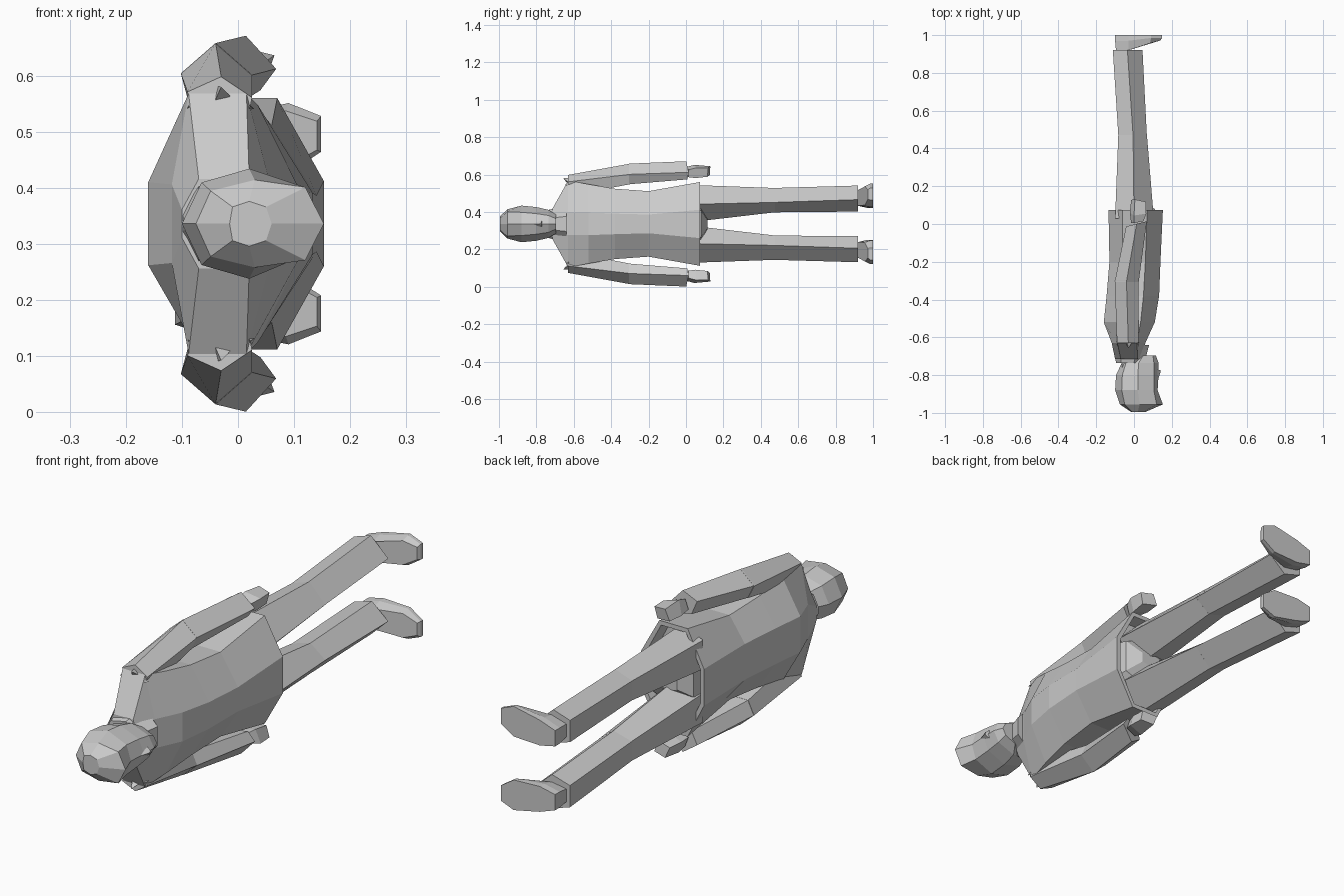
import bpy, bmesh
from mathutils import Vector

MID = 0.336  # height of the symmetry plane; the figure lies along y

grey = bpy.data.materials.new("plain_grey")
grey.diffuse_color = (0.6, 0.6, 0.6, 1)


def loft(name, rings, side=1):
    """Skin closed rings of (x, y, w), w being the distance from the symmetry plane."""
    bm = bmesh.new()
    loops = [[bm.verts.new((x, y, MID + side * w)) for x, y, w in r] for r in rings]
    n = len(loops[0])
    for a, b in zip(loops, loops[1:]):
        for i in range(n):
            j = (i + 1) % n
            bm.faces.new((a[i], a[j], b[j], b[i]))
    bm.faces.new(loops[0])
    bm.faces.new(loops[-1])
    bmesh.ops.recalc_face_normals(bm, faces=bm.faces[:])
    me = bpy.data.meshes.new(name)
    bm.to_mesh(me)
    bm.free()
    me.materials.append(grey)
    ob = bpy.data.objects.new(name, me)
    bpy.context.collection.objects.link(ob)
    return ob


def ring(y, half):
    """Full symmetric ring from the half outline."""
    return [(x, y, w) for x, w in half] + [(x, y, -w) for x, w in reversed(half) if w > 0]


def pair(name, rings):
    loft("left_" + name, rings, 1)
    loft("right_" + name, rings, -1)


def spike(name, base, tip, r, side=1):
    """Small three-sided stud."""
    b, t = Vector(base), Vector(tip)
    d = (t - b).normalized()
    u = d.orthogonal().normalized()
    v = d.cross(u)
    tri = [b + u * r, b - u * r * 0.5 + v * r, b - u * r * 0.5 - v * r]
    loft(name, [tri, [t + (p - b) * 0.05 for p in tri]], side)


# Jacket: y, front x, front w, side front x, side w, side back x, back x, back w
jacket = [
    (-0.715, 0.035, 0.03, 0.02, 0.08, -0.07, -0.10, 0.025),
    (-0.63, 0.06, 0.06, 0.015, 0.232, -0.088, -0.118, 0.07),
    (-0.52, 0.11, 0.06, 0.035, 0.212, -0.08, -0.16, 0.074),
    (-0.38, 0.133, 0.055, 0.05, 0.188, -0.07, -0.145, 0.074),
    (-0.20, 0.14, 0.05, 0.06, 0.175, -0.06, -0.13, 0.074),
    (0.075, 0.153, 0.076, 0.07, 0.224, -0.06, -0.135, 0.076),
]
rings = [ring(y, [(f, fw), (sf, sw), (sb, sw), (b, bw)])
         for y, f, fw, sf, sw, sb, b, bw in jacket]
hem = rings[-1]
rings.append([(x * 0.88, y, w * 0.92) for x, y, w in hem])
rings.append([(x * 0.82, 0.02, w * 0.88) for x, y, w in hem])  # recessed underside
loft("jacket", rings)

# Hips between the legs
loft("hips", [
    ring(0.0, [(0.12, 0.08), (0.03, 0.17), (-0.10, 0.08)]),
    ring(0.08, [(0.11, 0.07), (0.02, 0.10), (-0.09, 0.05)]),
    ring(0.115, [(0.05, 0.02), (0.0, 0.03), (-0.04, 0.02)]),
])

# Collar and neck
loft("collar", [
    ring(-0.735, [(0.055, 0.03), (0.0, 0.075), (-0.07, 0.06), (-0.095, 0.01)]),
    ring(-0.64, [(0.08, 0.04), (0.02, 0.10), (-0.07, 0.09), (-0.11, 0.03)]),
])
loft("neck", [
    ring(-0.79, [(0.05, 0.02), (0.01, 0.05), (-0.06, 0.03)]),
    ring(-0.66, [(0.06, 0.025), (0.01, 0.055), (-0.07, 0.03)]),
])

# Head: y, front x, brow x, brow w, middle x, middle w, back x
head = [
    (-0.995, 0.06, 0.05, 0.03, 0.02, 0.04, -0.015),
    (-0.955, 0.153, 0.12, 0.065, 0.03, 0.078, -0.075),
    (-0.88, 0.125, 0.105, 0.062, 0.02, 0.098, -0.100),
    (-0.80, 0.130, 0.105, 0.055, 0.02, 0.090, -0.095),
    (-0.735, 0.130, 0.105, 0.045, 0.025, 0.075, -0.065),
    (-0.695, 0.115, 0.10, 0.028, 0.05, 0.05, 0.01),
]
loft("head", [ring(y, [(f, 0), (bx, bw), (mx, mw), (b * 0.65, mw * 0.75), (b, 0)])
              for y, f, bx, bw, mx, mw, b in head])
loft("nose", [
    [(0.125, -0.83, 0), (0.125, -0.77, 0.018), (0.125, -0.77, -0.018)],
    [(0.140, -0.785, 0), (0.142, -0.775, 0.006), (0.142, -0.775, -0.006)],
])


# Arms: sleeves with five sides (top, front, lower front, lower back, back)
def sleeve(y, pts):
    return [(x, y, w) for x, w in pts]


shoulder = sleeve(-0.63, [(-0.03, 0.262), (0.025, 0.225), (0.01, 0.15), (-0.07, 0.15), (-0.09, 0.235)])
elbow = sleeve(-0.30, [(-0.04, 0.322), (0.025, 0.265), (0.0, 0.212), (-0.075, 0.212), (-0.102, 0.268)])
wrist = sleeve(0.0, [(0.014, 0.335), (0.068, 0.276), (0.04, 0.238), (-0.02, 0.242), (-0.042, 0.298)])
wrist = [(x, y + (x - 0.01) * 0.25, w) for x, y, w in wrist]
pair("upper_arm", [shoulder, elbow])
pair("forearm", [[(x, y - 0.006, w) for x, y, w in elbow], wrist])

# Fists
pair("hand", [
    [(-0.015, 0.005, 0.265), (0.035, 0.012, 0.25), (0.05, 0.015, 0.29), (0.0, 0.005, 0.305)],
    [(-0.022, 0.06, 0.262), (0.045, 0.05, 0.245), (0.065, 0.055, 0.30), (0.0, 0.045, 0.316)],
    [(-0.015, 0.128, 0.262), (0.05, 0.115, 0.252), (0.062, 0.118, 0.30), (0.005, 0.13, 0.308)],
])


# Legs: front ridge, outer, outer back, inner back, inner
def trouser(y, front, outer, back, inner):
    return [(front[0], y, front[1]), (outer[0], y, outer[1]), (back[0], y, back[1]),
            (back[0], y, back[2]), (inner[0], y, inner[1])]


hip = trouser(0.03, (0.105, 0.105), (0.0, 0.208), (-0.10, 0.17, 0.05), (0.01, 0.01))
knee = trouser(0.475, (0.068, 0.115), (-0.005, 0.192), (-0.083, 0.165, 0.085), (0.0, 0.062))
ankle = trouser(0.92, (0.045, 0.13), (-0.035, 0.205), (-0.112, 0.18, 0.09), (-0.03, 0.066))
pair("thigh", [hip, knee])
pair("shin", [[(x, y - 0.006, w) for x, y, w in knee], ankle])

# Shoes: sole outline lofted to a smaller, sloped upper
sole = [(-0.10, 0.10), (-0.10, 0.165), (-0.03, 0.19), (0.09, 0.215), (0.148, 0.192),
        (0.148, 0.128), (0.09, 0.09), (-0.03, 0.085)]
upper_y = [0.915, 0.915, 0.92, 0.957, 0.972, 0.972, 0.957, 0.92]
pair("shoe", [
    [(x, 1.0, w) for x, w in sole],
    [(x, 0.985 if x > 0 else 0.97, w) for x, w in sole],
    [(x * 0.95, y, 0.145 + (w - 0.145) * 0.8) for (x, w), y in zip(sole, upper_y)],
])

# Shoulder studs
for side, label in ((1, "left"), (-1, "right")):
    for i, x in enumerate((-0.088, 0.022)):
        spike(f"{label}_stud_{i}", (x, -0.625, 0.207), (x, -0.648, 0.209), 0.006, side)
    spike(f"{label}_shoulder_point", (-0.03, -0.62, 0.225), (-0.03, -0.655, 0.243), 0.022, side)
